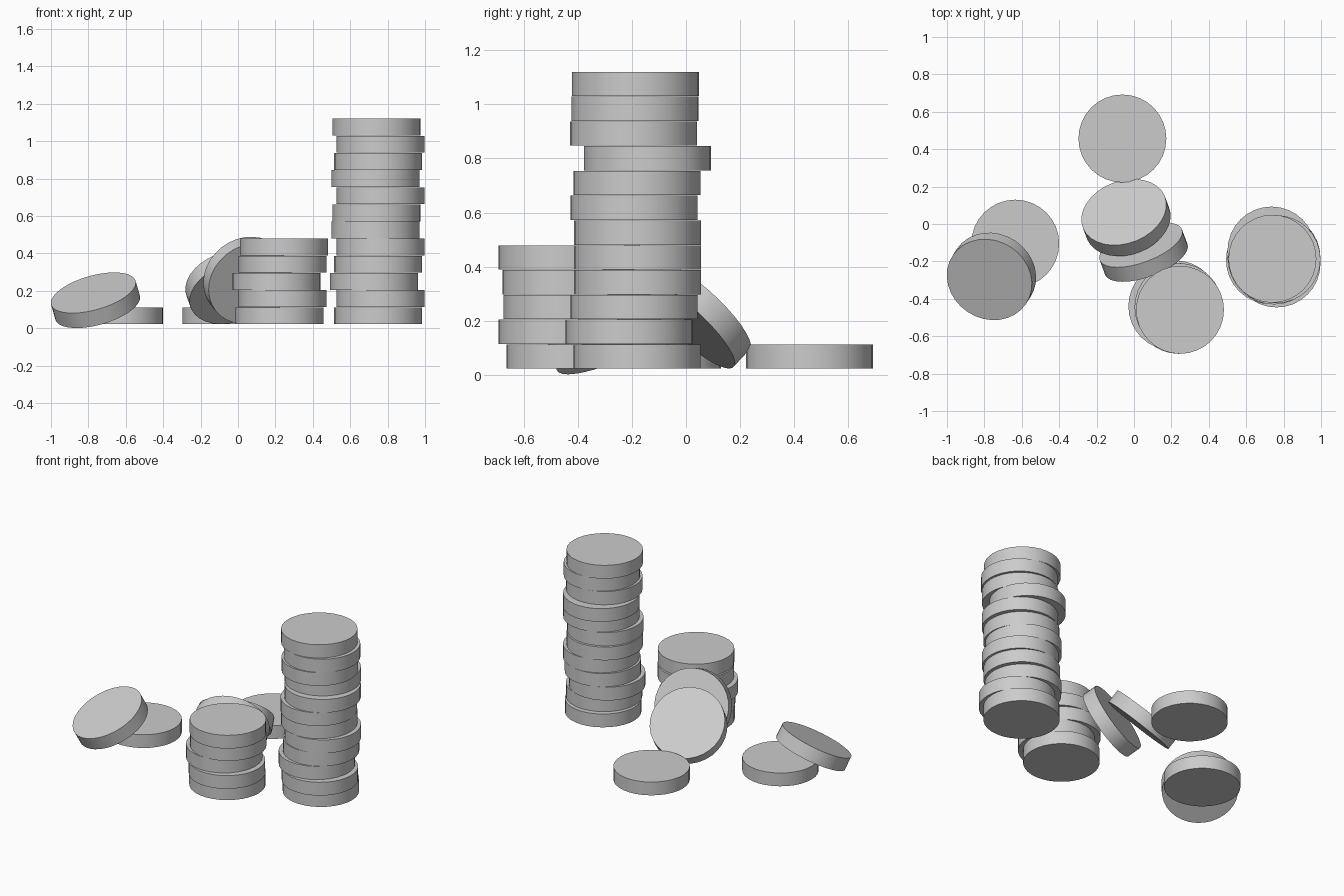
import bpy
from mathutils import Vector

if "Cube" in bpy.data.objects:
    bpy.data.objects.remove(bpy.data.objects["Cube"])

R, T, STEP, BASE = 0.235, 0.09, 0.0917, 0.022


def disc(name, loc, normal=(0, 0, 1)):
    bpy.ops.mesh.primitive_cylinder_add(vertices=32, radius=R, depth=T, location=loc)
    ob = bpy.context.object
    ob.name = name
    ob.rotation_mode = 'QUATERNION'
    ob.rotation_quaternion = Vector((0, 0, 1)).rotation_difference(Vector(normal).normalized())
    bpy.ops.object.shade_smooth_by_angle()
    return ob


def stack(name, centres):
    for i, (x, y) in enumerate(centres):
        disc(f"{name}_{i + 1}", (x, y, BASE + T / 2 + i * STEP))


# tall stack, bottom to top
stack("tall_stack_disc", [
    (0.749, -0.182), (0.762, -0.211), (0.727, -0.193), (0.749, -0.18),
    (0.762, -0.18), (0.735, -0.18), (0.74, -0.193), (0.762, -0.182),
    (0.735, -0.142), (0.749, -0.195), (0.762, -0.188), (0.74, -0.186)])

# short stack
stack("short_stack_disc", [
    (0.222, -0.43), (0.238, -0.459), (0.205, -0.44), (0.238, -0.444), (0.246, -0.459)])

# single discs lying flat
stack("flat_disc_back", [(-0.062, 0.457)])
stack("flat_disc_left", [(-0.635, -0.105)])

# tilted discs
disc("tilted_disc_left", (-0.762, -0.28, 0.15), (-0.25, -0.39, 0.886))
disc("leaning_disc_outer", (-0.043, 0.034, 0.22), (-0.25, 0.658, 0.71))
disc("leaning_disc_inner", (0.051, -0.15, 0.256), (-0.32, 0.86, 0.40))
